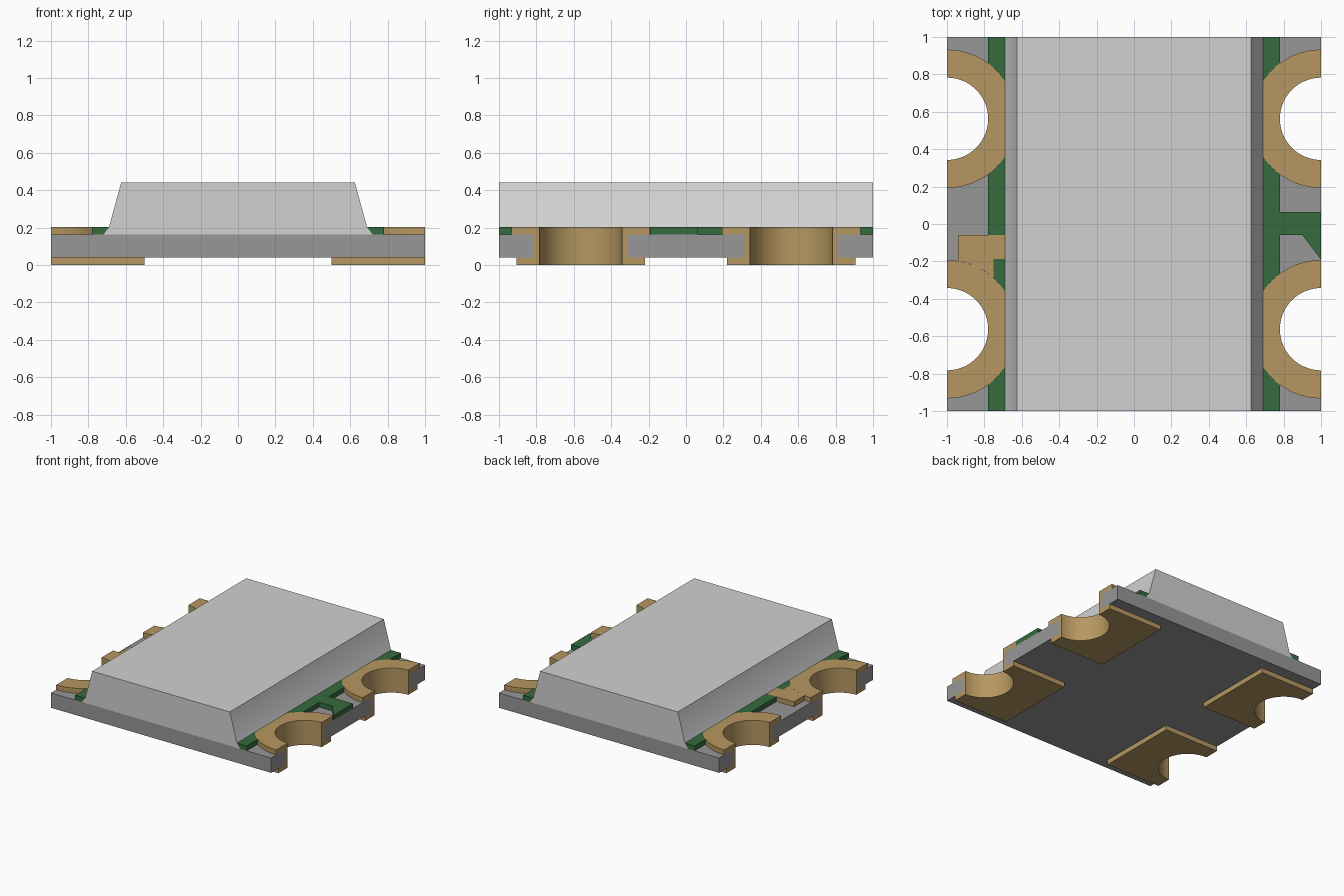
import bpy, bmesh, math

if "Cube" in bpy.data.objects:
    bpy.data.objects.remove(bpy.data.objects["Cube"])

C, R_HOLE, R_WALL, R_RING = 0.5625, 0.22, 0.25, 0.37   # hole centre and radii
Z_PAD, Z_BOARD, Z_TRACE = 0.04, 0.162, 0.202           # layer heights
SEG = 32


def material(name, rgb):
    m = bpy.data.materials.new(name)
    m.diffuse_color = (*rgb, 1)
    m.use_nodes = True
    m.node_tree.nodes["Principled BSDF"].inputs["Base Color"].default_value = m.diffuse_color
    return m


GREY = material("board grey", (0.31, 0.31, 0.31))
LENS = material("lens pale grey", (0.64, 0.64, 0.64))
GOLD = material("gold plating", (0.47, 0.31, 0.12))
GREEN = material("green mask", (0.036, 0.145, 0.047))


def finish(bm, name, mat):
    bmesh.ops.recalc_face_normals(bm, faces=bm.faces)
    me = bpy.data.meshes.new(name)
    bm.to_mesh(me)
    bm.free()
    me.materials.append(mat)
    for p in me.polygons:
        p.use_smooth = True
    me.set_sharp_from_angle(angle=math.radians(30))
    ob = bpy.data.objects.new(name, me)
    bpy.context.collection.objects.link(ob)
    return ob


def bridge(bm, lo, hi):
    """Closed prism between two matching loops of 3D points."""
    a = [bm.verts.new(p) for p in lo]
    b = [bm.verts.new(p) for p in hi]
    bm.faces.new(a[::-1])
    bm.faces.new(b)
    for i in range(len(a)):
        j = (i + 1) % len(a)
        bm.faces.new((a[i], a[j], b[j], b[i]))


def half_arc(r, cy):
    """Half circle around (1, cy), bulging towards the middle."""
    return [(1 + r * math.cos(t), cy + r * math.sin(t))
            for t in (-math.pi / 2 - math.pi * i / SEG for i in range(SEG + 1))]


# Board with four half-round notches
half = [(1, -1)] + half_arc(R_WALL, -C) + half_arc(R_WALL, C) + [(1, 1)]
outline = half + [(-x, -y) for x, y in half]
bm = bmesh.new()
bridge(bm, [(x, y, Z_PAD) for x, y in outline], [(x, y, Z_BOARD) for x, y in outline])
finish(bm, "board", GREY)

# Lens: sloped profile extruded along y
side = [(0.72, Z_BOARD), (0.69, Z_TRACE), (0.625, 0.44)]
profile = side + [(-x, z) for x, z in side[::-1]]
bm = bmesh.new()
bridge(bm, [(x, -1, z) for x, z in profile], [(x, 1, z) for x, z in profile])
finish(bm, "lens", LENS)


# Plated half holes: top ring, hole wall and bottom pad in one piece
def terminal(sx, sy, name):
    bm = bmesh.new()
    new = lambda x, y, z: bm.verts.new((sx * x, sy * y, z))
    section = [(R_WALL, Z_PAD), (R_WALL, Z_BOARD), (R_RING, Z_BOARD),
               (R_RING, Z_TRACE), (R_HOLE, Z_TRACE), (R_HOLE, 0)]
    rows = [[new(x, y, z) for x, y in half_arc(r, C)] for r, z in section]
    for a, b in zip(rows, rows[1:]):
        for i in range(SEG):
            bm.faces.new((a[i], a[i + 1], b[i + 1], b[i]))
    w = 0.3425
    corners = [(1, C + w), (0.5, C + w), (0.5, C - w), (1, C - w)]
    low = [new(x, y, 0) for x, y in corners]
    high = [new(x, y, Z_PAD) for x, y in corners]
    for i in range(3):
        bm.faces.new((low[i], low[i + 1], high[i + 1], high[i]))
    arc_low, arc_high = rows[-1], rows[0]
    bm.faces.new(low + arc_low)
    bm.faces.new(high + arc_high)
    # flat end caps on the side of the board
    bm.faces.new([r[0] for r in rows] + [low[3], high[3]])
    bm.faces.new([r[-1] for r in rows] + [low[0], high[0]])
    finish(bm, name, GOLD)


for sx, xn in ((1, "right"), (-1, "left")):
    for sy, yn in ((1, "back"), (-1, "front")):
        terminal(sx, sy, f"terminal_{yn}_{xn}")


def ring_edge(x0, x1, sy, inner):
    """Points on the outer ring edge from x0 to x1 (right-hand side)."""
    pts = []
    for i in range(9):
        x = x0 + (x1 - x0) * i / 8
        h = math.sqrt(R_RING ** 2 - (1 - x) ** 2)
        pts.append((x, sy * (C - h if inner else C + h)))
    return pts


def layer(name, pts, sx, mat, undercut=True):
    """Thin plate on the board; its inner edge follows the flared lens foot."""
    lo = [(sx * (max(x, 0.72) if undercut else x), y, Z_BOARD) for x, y in pts]
    hi = [(sx * x, y, Z_TRACE) for x, y in pts]
    bm = bmesh.new()
    bridge(bm, lo, hi)
    finish(bm, name, mat)


IN, OUT = 0.69, 0.78
# Green mask at the four corners
for sx, xn in ((1, "right"), (-1, "left")):
    for sy, yn in ((1, "back"), (-1, "front")):
        layer(f"mask_{yn}_{xn}",
              [(IN, sy), (OUT, sy)] + ring_edge(OUT, IN, sy, False), sx, GREEN)

# Green mask between the holes, with a polarity tab on the right
layer("mask_middle_right",
      ring_edge(IN, OUT, 1, True)
      + [(OUT, 0.065), (1, 0.065), (1, -0.19), (0.90, -0.06), (OUT, -0.06)]
      + ring_edge(OUT, IN, -1, True), 1, GREEN)
layer("mask_middle_left",
      ring_edge(IN, OUT, 1, True) + [(OUT, -0.06), (IN, -0.06)], -1, GREEN)
layer("mask_sliver_left",
      [(IN, -0.187), (0.75, -0.187)] + ring_edge(0.75, IN, -1, True), -1, GREEN)

# Gold trace leading from the front left hole under the lens
layer("trace_left",
      [(0.94, -0.06), (0.65, -0.06), (0.65, -0.187), (0.75, -0.187)]
      + ring_edge(0.75, 0.94, -1, True), -1, GOLD, undercut=False)
